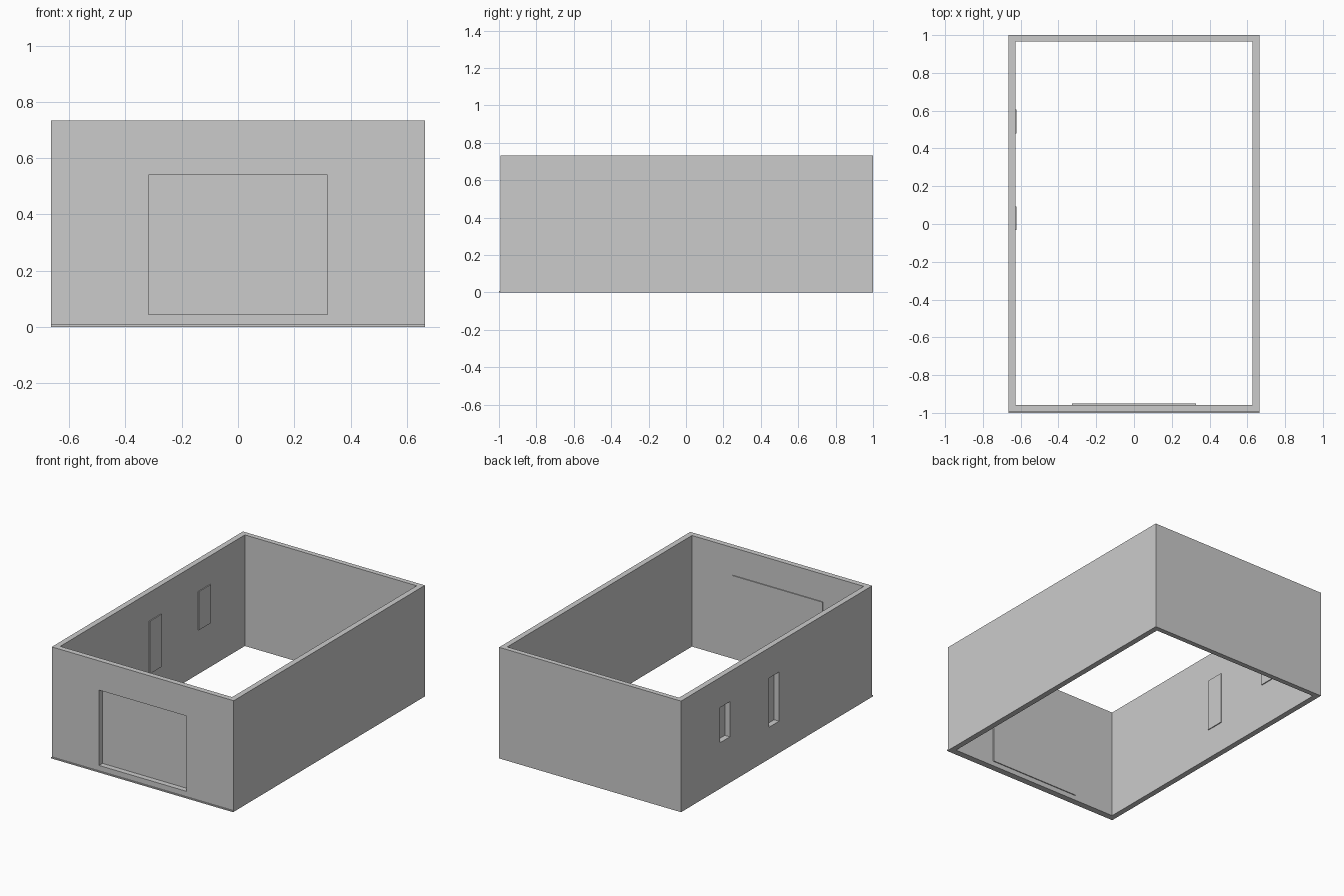
import bpy
import bmesh

cube = bpy.data.objects.get("Cube")
if cube:
    bpy.data.objects.remove(cube)

grey = bpy.data.materials.new("plain grey")
grey.use_nodes = True
colour = (0.6, 0.6, 0.6, 1)
grey.diffuse_color = colour
grey.node_tree.nodes["Principled BSDF"].inputs["Base Color"].default_value = colour

W, FRONT, BACK, H = 0.664, -0.993, 1.0, 0.733   # outer shell
IN_W, IN_FRONT, IN_BACK = 0.627, -0.957, 0.967  # inner shell
RIM, PLATE = 0.011, 0.006                       # panel overlap and thickness


def box(name, x, y, z):
    """Box spanning the given (low, high) ranges."""
    mesh = bpy.data.meshes.new(name)
    bm = bmesh.new()
    bmesh.ops.create_cube(bm, size=1)
    for v in bm.verts:
        v.co = [r[0] if c < 0 else r[1] for c, r in zip(v.co, (x, y, z))]
    bm.to_mesh(mesh)
    bm.free()
    mesh.materials.append(grey)
    obj = bpy.data.objects.new(name, mesh)
    bpy.context.collection.objects.link(obj)
    return obj


def grow(r):
    return (r[0] - RIM, r[1] + RIM)


def cut(target, cutter):
    """Subtract the cutter from the target, then drop the cutter."""
    mod = target.modifiers.new("opening", "BOOLEAN")
    mod.operation, mod.solver, mod.object = "DIFFERENCE", "EXACT", cutter
    bpy.context.view_layer.objects.active = target
    bpy.ops.object.modifier_apply(modifier=mod.name)
    bpy.data.objects.remove(cutter)


# Walls: open at top and bottom
walls = box("walls", (-W, W), (FRONT, BACK), (0, H))
cut(walls, box("room_cutter", (-IN_W, IN_W), (IN_FRONT, IN_BACK), (-1, 2)))

# Front door: opening closed by a panel on the inner wall face
door_x, door_z = (-0.318, 0.318), (0.043, 0.54)
cut(walls, box("door_cutter", door_x, (-1.2, -0.9), door_z))
box("door_panel", grow(door_x), (IN_FRONT, IN_FRONT + PLATE), grow(door_z))

# Two windows in the right wall, closed the same way
for name, mid, sill in (("front_window", 0.03, 0.21), ("back_window", 0.543, 0.303)):
    y, z = (mid - 0.052, mid + 0.052), (sill, 0.535)
    cut(walls, box(name + "_cutter", (-0.8, -0.6), y, z))
    box(name + "_panel", (-IN_W, -IN_W + PLATE), grow(y), grow(z))

# Low lip along the foot of the front wall
box("front_lip", (-W, W), (-1, FRONT), (0, 0.008))
